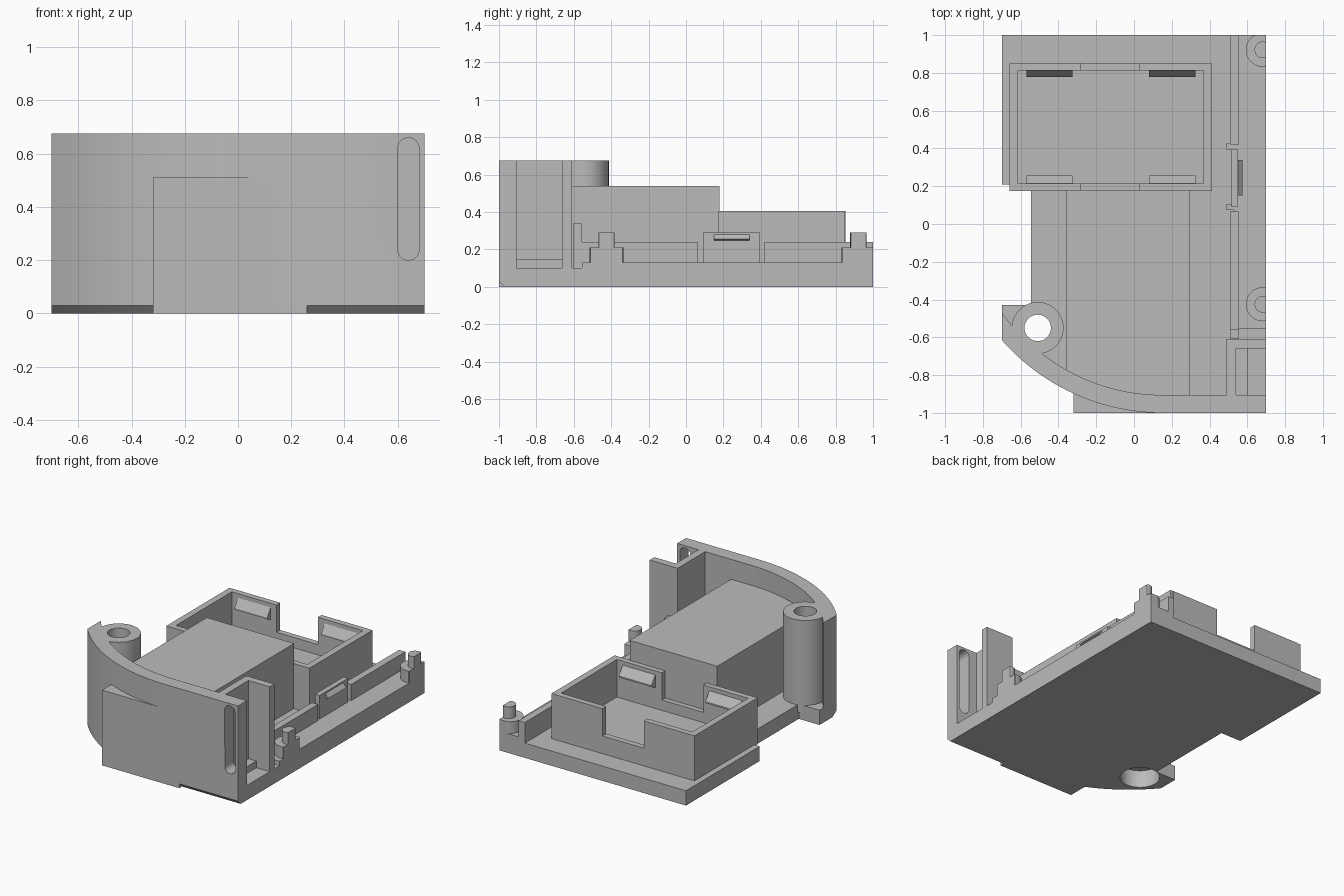
import bpy, bmesh, math

if "Cube" in bpy.data.objects:
    bpy.data.objects.remove(bpy.data.objects["Cube"])

grey = bpy.data.materials.new("light_grey")
grey.diffuse_color = (0.5, 0.5, 0.5, 1)
grey.use_nodes = True
grey.node_tree.nodes["Principled BSDF"].inputs["Base Color"].default_value = grey.diffuse_color


def finish(name, bm, smooth=False):
    bmesh.ops.remove_doubles(bm, verts=bm.verts, dist=1e-5)
    bmesh.ops.recalc_face_normals(bm, faces=bm.faces)
    me = bpy.data.meshes.new(name)
    bm.to_mesh(me)
    bm.free()
    me.materials.append(grey)
    ob = bpy.data.objects.new(name, me)
    bpy.context.collection.objects.link(ob)
    if smooth:
        bpy.ops.object.select_all(action='DESELECT')
        ob.select_set(True)
        bpy.context.view_layer.objects.active = ob
        bpy.ops.object.shade_smooth_by_angle(angle=math.radians(30))
    return ob


def loft(name, loops, smooth=False):
    """Closed solid through matching loops of 3D points."""
    bm = bmesh.new()
    rings = [[bm.verts.new(p) for p in loop] for loop in loops]
    n = len(rings[0])
    for a, b in zip(rings, rings[1:]):
        for i in range(n):
            j = (i + 1) % n
            bm.faces.new((a[i], a[j], b[j], b[i]))
    bm.faces.new(rings[0][::-1])
    bm.faces.new(rings[-1])
    return finish(name, bm, smooth)


def prism(name, pts, z0, z1, smooth=False):
    return loft(name, [[(x, y, z) for x, y in pts] for z in (z0, z1)], smooth)


def box(name, x0, x1, y0, y1, z0, z1):
    return prism(name, [(x0, y0), (x1, y0), (x1, y1), (x0, y1)], z0, z1)


def circle(cx, cy, r, n=40):
    return [(cx + r * math.cos(2 * math.pi * i / n),
             cy + r * math.sin(2 * math.pi * i / n)) for i in range(n)]


def cut(target, *cutters):
    for c in cutters:
        m = target.modifiers.new("cut", 'BOOLEAN')
        m.operation, m.object, m.solver = 'DIFFERENCE', c, 'EXACT'
        c.hide_render = True
        c.hide_set(True)


# Curved front corner: arc running from x0 to the tangent point
CX, CY, R = 0.15, 0.13, 1.13


def arc(r, x0, n=24):
    a0, a1 = math.acos((x0 - CX) / r), math.pi / 2
    return [(CX + r * math.cos(a0 + (a1 - a0) * i / n),
             CY - r * math.sin(a0 + (a1 - a0) * i / n)) for i in range(n + 1)]


# Base plate with side notch and chamfered front bottom edge
edge = [(0.7, 1), (-0.7, 1), (-0.7, 0.21), (-0.545, 0.21), (-0.545, -0.43), (-0.7, -0.43)]
outer = arc(R, -0.7) + [(0.7, -1)] + edge
inset = arc(R - 0.03, -0.7) + [(0.7, -0.97)] + edge
base = loft("base_plate", [[(x, y, z) for x, y in p]
            for p, z in ((inset, 0), (outer, 0.03), (outer, 0.1))], True)

# Curved front wall
wall = prism("front_wall", arc(R, -0.7) + [(0.7, -1), (0.7, -0.905)]
             + arc(R - 0.095, -0.5)[::-1]
             + [(-0.55, -0.6), (-0.645, -0.54), (-0.7, -0.47)], 0.03, 0.675, True)
# Flat block on the front of the curve
front_block = prism("front_block", [(-0.32, -1), (0.26, -1), (0.26, -0.93), (0.15, -0.93),
                    (-0.32, -0.85)], 0, 0.51)

# Screw boss with through hole and counterbore
BX, BY = -0.51, -0.55
boss = prism("screw_boss", circle(BX, BY, 0.137), 0.05, 0.675, True)
hole = prism("hole_cutter", circle(BX, BY, 0.07), -0.1, 0.8)
bore = prism("bore_cutter", circle(BX, BY, 0.125), -0.1, 0.12)

# Rounded slot through the front wall
slot_pts = [(0.64 + 0.04 * math.cos(math.radians(a)),
             (0.62 if a <= 180 else 0.24) + 0.04 * math.sin(math.radians(a)))
            for a in list(range(0, 181, 15)) + list(range(180, 361, 15))]
slot = loft("slot_cutter", [[(x, y, z) for x, z in slot_pts] for y in (-1.05, -0.85)])
cut(base, hole, bore)
cut(boss, hole, bore)
cut(wall, hole, bore, slot)

# Side pocket next to the slot
box("pocket_side", 0.49, 0.54, -0.92, -0.61, 0.09, 0.675)
box("pocket_back", 0.535, 0.7, -0.66, -0.61, 0.09, 0.675)
box("pocket_sill", 0.53, 0.6, -0.91, -0.655, 0.09, 0.145)

# Central raised block, following the front wall
prism("central_block", [(-0.36, -0.79), (-0.1, -0.9), (0.15, -0.92), (0.295, -0.92),
                        (0.295, 0.18), (-0.36, 0.18)], 0.09, 0.54)

# Rear tray: floor, end walls and notched long walls
box("tray_floor", -0.64, 0.39, 0.2, 0.83, 0.09, 0.15)
for side, x in (("left", -0.66), ("right", 0.368)):
    box("tray_wall_" + side, x, x + 0.045, 0.175, 0.85, 0.09, 0.405)
for side, y in (("front", 0.175), ("back", 0.812)):
    profile = [(-0.63, 0.09), (0.39, 0.09), (0.39, 0.405), (0.03, 0.405),
               (0.03, 0.22), (-0.28, 0.22), (-0.28, 0.405), (-0.63, 0.405)]
    loft("tray_wall_" + side, [[(x, yy, z) for x, z in profile] for yy in (y, y + 0.04)])
    # Snap wedges on the inner faces
    face, tip = (0.21, 0.256) if side == "front" else (0.817, 0.778)
    for x0 in (-0.57, 0.08):
        tri = [(face, 0.385), (tip, 0.32), (tip, 0.31), (face, 0.29)]
        loft("snap_wedge_" + side, [[(x, y2, z) for y2, z in tri] for x in (x0, x0 + 0.245)])

# Right ledge and the thin rail beside it
box("side_ledge", 0.53, 0.7, -0.555, 1, 0.09, 0.13)
for y0, y1 in ((-0.6, 0.065), (0.42, 1)):
    box("side_rail", 0.508, 0.555, y0, y1, 0.09, 0.24)
box("rail_post", 0.508, 0.555, -0.605, -0.555, 0.09, 0.34)

# Side clip with its catch
box("clip_plate", 0.515, 0.55, 0.09, 0.395, 0.09, 0.29)
for y0 in (0.075, 0.395):
    box("clip_frame", 0.49, 0.575, y0, y0 + 0.03, 0.09, 0.13)
catch = [(0.545, 0.285), (0.575, 0.255), (0.545, 0.245)]
loft("clip_catch", [[(x, y, z) for x, z in catch] for y in (0.15, 0.34)])


# Locating pins, flattened against the outer edges
def clipped(cx, cy, r):
    return [(min(x, 0.7), min(y, 1)) for x, y in circle(cx, cy, r)]


for y in (-0.425, 0.922):
    prism("pin_boss", clipped(0.682, y, 0.09), 0.1, 0.21, True)
    prism("pin", clipped(0.682, y, 0.044), 0.2, 0.29, True)
